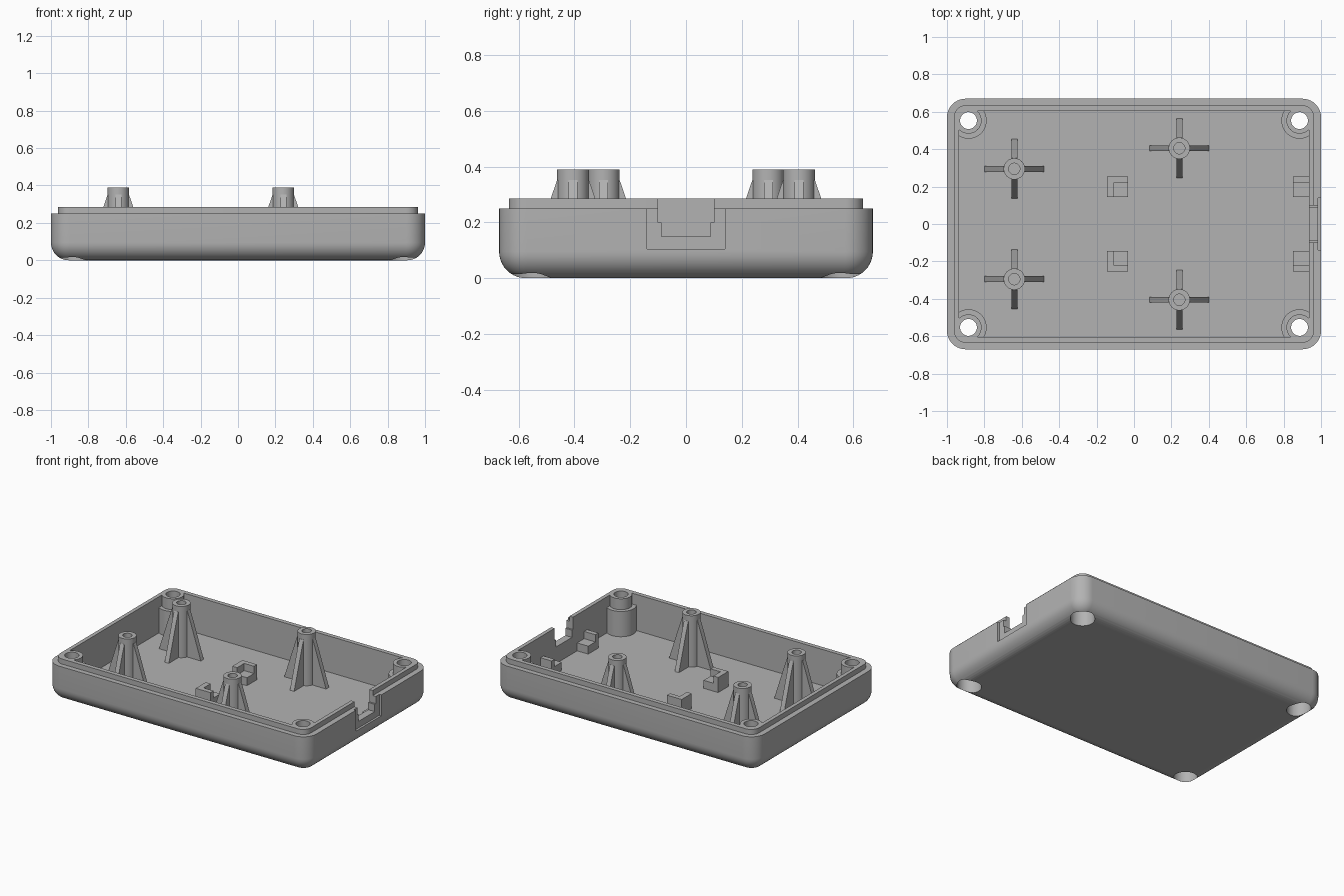
import bpy, bmesh, math
from mathutils import Matrix

cube = bpy.data.objects.get("Cube")
if cube:
    bpy.data.objects.remove(cube, do_unlink=True)

grey = bpy.data.materials.new("plastic grey")
grey.use_nodes = True
GREY = (0.45, 0.45, 0.45, 1)
grey.diffuse_color = GREY
grey.node_tree.nodes["Principled BSDF"].inputs["Base Color"].default_value = GREY

FLOOR = 0.035
RIM = 0.25
LIP = 0.285
POST_X, POST_Y = 0.885, 0.553


def finish(name, bm):
    bmesh.ops.recalc_face_normals(bm, faces=bm.faces)
    mesh = bpy.data.meshes.new(name)
    bm.to_mesh(mesh)
    bm.free()
    mesh.materials.append(grey)
    ob = bpy.data.objects.new(name, mesh)
    bpy.context.collection.objects.link(ob)
    return ob


def box(name, x0, x1, y0, y1, z0, z1):
    bm = bmesh.new()
    size = Matrix.Diagonal((x1 - x0, y1 - y0, z1 - z0, 1))
    place = Matrix.Translation(((x0 + x1) / 2, (y0 + y1) / 2, (z0 + z1) / 2))
    bmesh.ops.create_cube(bm, size=1, matrix=place @ size)
    return finish(name, bm)


def cylinder(name, x, y, r, z0, z1, sides=48):
    bm = bmesh.new()
    bmesh.ops.create_cone(bm, cap_ends=True, segments=sides, radius1=r, radius2=r,
                          depth=z1 - z0, matrix=Matrix.Translation((x, y, (z0 + z1) / 2)))
    return finish(name, bm)


def rounded_rect(hx, hy, r, steps=10):
    pts = []
    for q, (sx, sy) in enumerate(((1, 1), (-1, 1), (-1, -1), (1, -1))):
        for i in range(steps + 1):
            a = math.pi / 2 * (q + i / steps)
            pts.append((sx * (hx - r) + r * math.cos(a), sy * (hy - r) + r * math.sin(a)))
    return pts


def loft(name, layers):
    """Skin a stack of rounded rectangles given as (half x, half y, radius, z)."""
    bm = bmesh.new()
    rings = [[bm.verts.new((x, y, z)) for x, y in rounded_rect(hx, hy, r)]
             for hx, hy, r, z in layers]
    for a, b in zip(rings, rings[1:]):
        for i in range(len(a)):
            j = (i + 1) % len(a)
            bm.faces.new((a[i], a[j], b[j], b[i]))
    bm.faces.new(rings[0])
    bm.faces.new(rings[-1])
    return finish(name, bm)


def boolean(target, other, op="DIFFERENCE"):
    mod = target.modifiers.new("cut", 'BOOLEAN')
    mod.object, mod.operation, mod.solver = other, op, 'EXACT'
    bpy.ops.object.select_all(action='DESELECT')
    bpy.context.view_layer.objects.active = target
    target.select_set(True)
    bpy.ops.object.modifier_apply(modifier=mod.name)
    bpy.data.objects.remove(other, do_unlink=True)


def smooth(ob):
    bpy.ops.object.select_all(action='DESELECT')
    bpy.context.view_layer.objects.active = ob
    ob.select_set(True)
    bpy.ops.object.shade_smooth_by_angle(angle=math.radians(30))


# Outer shell with a rounded bottom edge and a stepped lip
FILLET = 0.095
layers = []
for i in range(11):
    a = math.pi / 2 * i / 10
    d = FILLET * (1 - math.sin(a))
    layers.append((1 - d, 0.67 - d, 0.1 - d, FILLET * (1 - math.cos(a))))
layers += [(1, 0.67, 0.1, RIM), (0.962, 0.635, 0.062, RIM), (0.962, 0.635, 0.062, LIP)]
tray = loft("tray", layers)

# Cavity, leaving the stepped corner posts standing
corners = [(sx * POST_X, sy * POST_Y) for sx in (-1, 1) for sy in (-1, 1)]
cavity = loft("cavity", [(0.935, 0.605, 0.035, FLOOR), (0.935, 0.605, 0.035, 0.4)])
for x, y in corners:
    boolean(cavity, cylinder("post_base", x, y, 0.097, 0, 0.21))
    boolean(cavity, cylinder("post_top", x, y, 0.07, 0.1, LIP))
boolean(tray, cavity)

# Screw holes with wide recesses underneath
for x, y in corners:
    boolean(tray, cylinder("screw_hole", x, y, 0.045, -0.1, 0.5))
    boolean(tray, cylinder("screw_recess", x, y, 0.077, -0.1, 0.16))

# Connector opening in the side wall with a shallow outer recess
boolean(tray, box("opening_low", 0.9, 1.1, -0.088, 0.088, 0.15, 0.4))
boolean(tray, box("opening_high", 0.9, 1.1, -0.1, 0.1, 0.2, 0.4))
boolean(tray, box("port_recess", 0.985, 1.1, -0.14, 0.14, 0.105, 0.4))
smooth(tray)


# Hollow standoffs with four tapering ribs
def rib(name, x, y, turn):
    bm = bmesh.new()
    half = 0.016
    profile = [(0.045, FLOOR - 0.01), (0.16, FLOOR - 0.01), (0.16, FLOOR),
               (0.08, LIP), (0.057, 0.352), (0.045, 0.352)]
    face = bm.faces.new([bm.verts.new((r, -half, z)) for r, z in profile])
    out = bmesh.ops.extrude_face_region(bm, geom=[face])
    moved = [v for v in out["geom"] if isinstance(v, bmesh.types.BMVert)]
    bmesh.ops.translate(bm, vec=(0, 2 * half, 0), verts=moved)
    bm.transform(Matrix.Translation((x, y, 0)) @ Matrix.Rotation(turn, 4, 'Z'))
    return finish(name, bm)


for x, y in ((-0.64, 0.295), (0.242, 0.405)):
    for s in (-1, 1):
        post = cylinder("standoff", x, s * y, 0.057, FLOOR - 0.01, 0.39)
        boolean(post, cylinder("bore", x, s * y, 0.03, 0.08, 0.5))
        smooth(post)
        for k in range(4):
            rib("standoff_rib", x, s * y, k * math.pi / 2)

# Notched board supports, mirrored across the middle
for s in (-1, 1):
    for name, x0, x1, notch in (("inner_support", -0.145, -0.033, -0.108),
                                ("port_support", 0.85, 0.94, 0.8)):
        ya, yb = sorted((s * 0.145, s * 0.255))
        block = box(name, x0, x1, ya, yb, FLOOR - 0.01, 0.14)
        na, nb = sorted((s * 0.1, s * 0.222))
        boolean(block, box("notch", notch, x1 + 0.1, na, nb, 0.09, 0.3))
